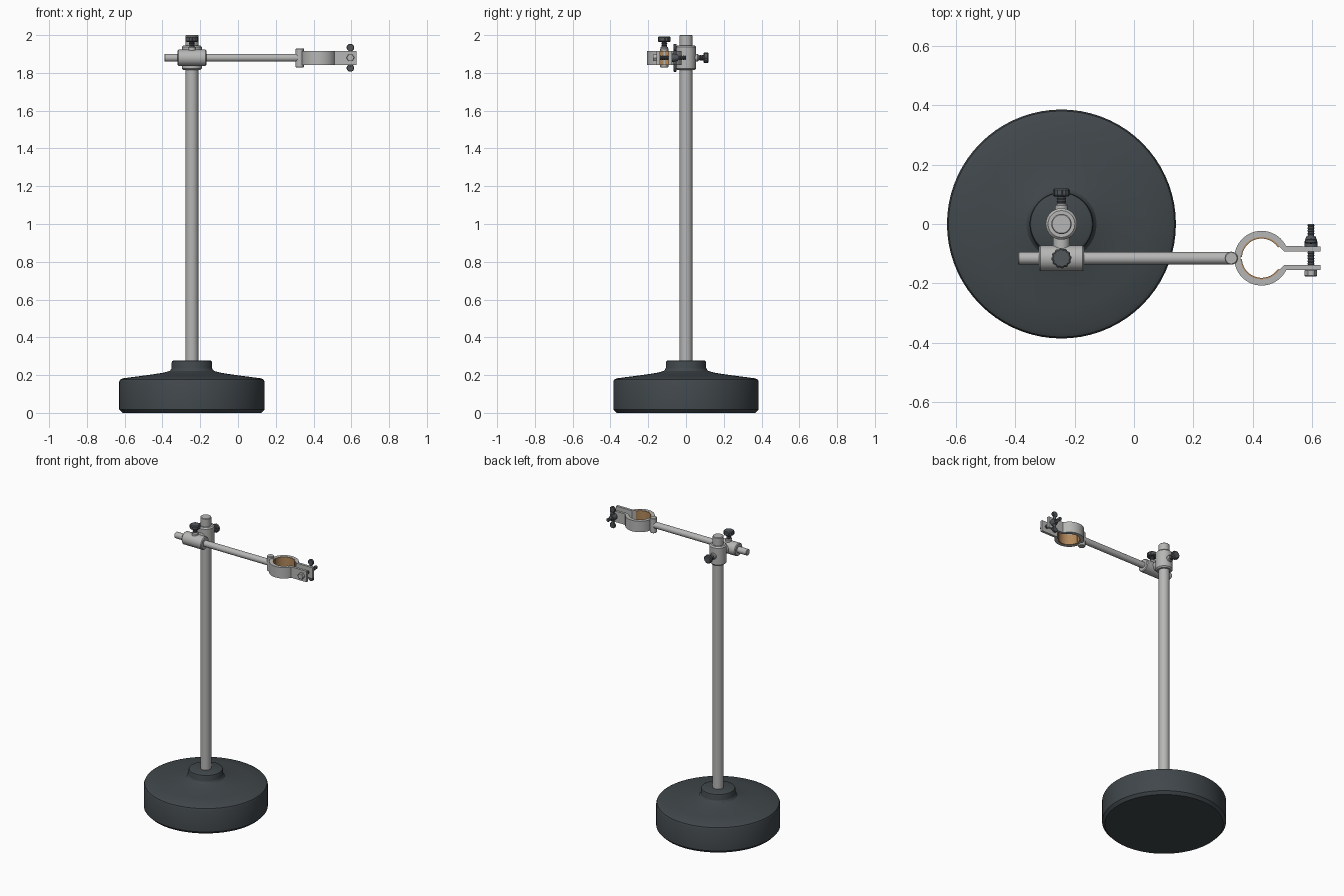
import bpy, bmesh, math
from mathutils import Matrix, Vector

if "Cube" in bpy.data.objects:
    bpy.data.objects.remove(bpy.data.objects["Cube"])


def material(name, rgb):
    m = bpy.data.materials.new(name)
    m.diffuse_color = (*rgb, 1)
    m.use_nodes = True
    m.node_tree.nodes["Principled BSDF"].inputs["Base Color"].default_value = m.diffuse_color
    return m


IRON = material("dark base paint", (0.052, 0.063, 0.070))
STEEL = material("light steel", (0.47, 0.47, 0.465))
DARK = material("dark screw metal", (0.085, 0.095, 0.105))
CORK = material("cork", (0.45, 0.25, 0.105))

PX, AY, AZ = -0.244, -0.115, 1.88          # pole x, arm y, arm height
RX = 0.429                                 # ring centre x
TURN = {"z": Matrix.Identity(4),
        "x": Matrix.Rotation(math.pi / 2, 4, "Y"),
        "y": Matrix.Rotation(-math.pi / 2, 4, "X")}


def finish(name, bm, mat, angle=32):
    bmesh.ops.remove_doubles(bm, verts=bm.verts, dist=1e-5)
    bmesh.ops.recalc_face_normals(bm, faces=bm.faces)
    me = bpy.data.meshes.new(name)
    bm.to_mesh(me)
    bm.free()
    me.materials.append(mat)
    me.shade_smooth()
    me.set_sharp_from_angle(angle=math.radians(angle))
    ob = bpy.data.objects.new(name, me)
    bpy.context.collection.objects.link(ob)
    return ob


def lathe(name, profile, loc, mat, axis="z", sides=40, teeth=0.0):
    """Spin (radius, height) points about an axis; teeth cuts every other side inward."""
    bm = bmesh.new()
    rings = []
    for r, h in profile:
        ring = []
        for i in range(sides):
            a = 2 * math.pi * i / sides
            k = r * (1 - teeth * (i // 2 % 2))
            ring.append(bm.verts.new((k * math.cos(a), k * math.sin(a), h)))
        rings.append(ring)
    for lo, hi in zip(rings, rings[1:]):
        for i in range(sides):
            j = (i + 1) % sides
            bm.faces.new((lo[i], lo[j], hi[j], hi[i]))
    bm.faces.new(rings[0])
    bm.faces.new(rings[-1])
    bm.transform(Matrix.Translation(loc) @ TURN[axis])
    return finish(name, bm, mat)


def rod(name, r, a, b, loc, mat, axis="z", sides=40, bevel=0.004, teeth=0.0):
    """Cylinder from a to b along an axis, with bevelled ends."""
    c = bevel
    return lathe(name, [(r - c, a), (r, a + c), (r, b - c), (r - c, b)],
                 loc, mat, axis, sides, teeth)


def thread(name, r, a, b, loc, axis):
    """Screw shaft with stacked thread ridges."""
    n = max(2, round((b - a) / 0.009))
    step = (b - a) / n
    prof = []
    for i in range(n):
        prof += [(r * 0.8, a + i * step), (r, a + (i + 0.5) * step)]
    lathe(name, prof + [(r * 0.8, b)], loc, DARK, axis, 20)


def extrude(name, outline, loc, z0, z1, mat):
    bm = bmesh.new()
    f = bm.faces.new([bm.verts.new((x, y, z0)) for x, y in outline])
    up = bmesh.ops.extrude_face_region(bm, geom=[f])["geom"]
    bmesh.ops.translate(bm, vec=(0, 0, z1 - z0),
                        verts=[v for v in up if isinstance(v, bmesh.types.BMVert)])
    bm.transform(Matrix.Translation(loc))
    return finish(name, bm, mat)


def arc(r, a0, a1, side, n=22):
    pts = [math.radians(a0 + (a1 - a0) * i / n) for i in range(n + 1)]
    return [(r * math.cos(a), side * r * math.sin(a)) for a in pts]


# Heavy round base with raised collar
lathe("base", [(0.368, 0), (0.385, 0.018), (0.385, 0.165), (0.380, 0.176),
               (0.366, 0.183), (0.28, 0.194), (0.20, 0.205), (0.15, 0.213),
               (0.118, 0.222), (0.109, 0.232), (0.107, 0.238), (0.107, 0.266),
               (0.104, 0.274), (0.096, 0.278)], (PX, 0, 0), IRON, sides=72)

# Upright pole
rod("pole", 0.034, 0.25, 2.0, (PX, 0, 0), STEEL, bevel=0.003)

# Clamp head: sleeve on pole, sleeve on arm, bridge between
rod("pole_sleeve", 0.053, 1.815, 1.945, (PX, 0, 0), STEEL, bevel=0.008)
rod("arm_sleeve", 0.043, -0.076, 0.076, (PX, AY, AZ), STEEL, "x", bevel=0.005)
rod("sleeve_bridge", 0.028, AY + 0.02, -0.03, (PX, 0, AZ), STEEL, "y")

# Thumb screws on both sleeves
for label, loc, axis, r in (("pole", (PX, 0.04, AZ), "y", 0.028),
                            ("arm", (PX, AY, AZ + 0.032), "z", 0.034)):
    rod(label + "_screw_boss", 0.021, -0.01, 0.026, loc, STEEL, axis, 28)
    thread(label + "_screw_shaft", 0.016, 0.02, 0.06, loc, axis)
    rod(label + "_screw_knob", r, 0.052, 0.080, loc, DARK, axis, 48, 0.005, 0.08)

# Horizontal arm and the hinge post at its end
rod("arm", 0.021, -0.39, 0.325, (0, AY, AZ), STEEL, "x", 32, 0.003)
rod("hinge_post", 0.022, -0.052, 0.050, (0.327, AY, AZ), STEEL, "z", 28, 0.003)

# Two ring jaws with flanges, each lined with cork
for label, s in (("back", 1), ("front", -1)):
    outline = (arc(0.092, 180, 26, s) + [(0.199, s * 0.040), (0.199, s * 0.023),
               (0.076, s * 0.023)] + arc(0.071, 33, 180, s))
    extrude(label + "_jaw", outline, (RX, AY, 0), 1.842, 1.917, STEEL)
    lining = arc(0.0715, 177, 33, s) + arc(0.066, 33, 177, s)
    extrude(label + "_cork", lining, (RX, AY, 0), 1.843, 1.916, CORK)

# Closing bolt through the flanges
BX = 0.595
rod("bolt_head", 0.021, -0.176, -0.154, (BX, 0, AZ), STEEL, "y", 6, 0.002)
thread("bolt_shaft", 0.012, -0.157, 0.0, (BX, 0, AZ), "y")

# Wing nut: hub with two flat rounded wings
lathe("wing_nut_hub", [(0.022, -0.076), (0.022, -0.062), (0.016, -0.042)],
      (BX, 0, AZ), DARK, "y", 28)
for label, s in (("upper", 1), ("lower", -1)):
    rod(label + "_wing", 0.020, -0.008, 0.008, (BX, -0.058, AZ + s * 0.054),
        DARK, "y", 28, 0.003)
    rod(label + "_wing_stem", 0.009, 0.012, 0.045, (BX, -0.058, AZ), DARK, "z", 16, 0.001) \
        if s > 0 else \
        rod(label + "_wing_stem", 0.009, -0.045, -0.012, (BX, -0.058, AZ), DARK, "z", 16, 0.001)
